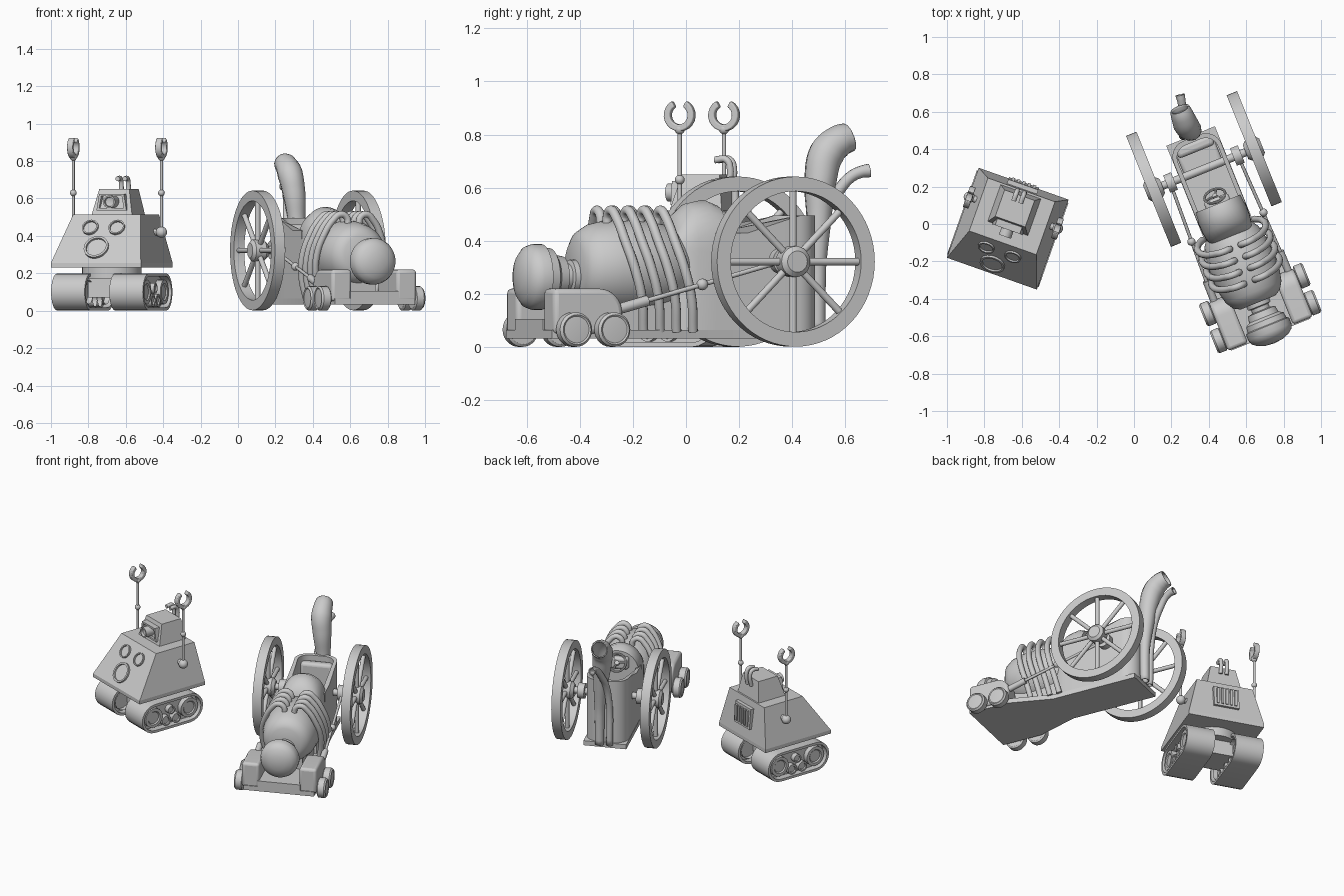
import bpy, bmesh
from math import pi, sin, cos, radians
from mathutils import Vector, Matrix

if "Cube" in bpy.data.objects:
    bpy.data.objects.remove(bpy.data.objects["Cube"])

G = Matrix()                      # placement of the group being built


def finish(name, me):
    me.shade_smooth()
    me.set_sharp_from_angle(angle=radians(35))
    ob = bpy.data.objects.new(name, me)
    bpy.context.collection.objects.link(ob)
    ob.matrix_world = G
    return ob


def add(name, bm, bevel=0):
    bmesh.ops.remove_doubles(bm, verts=bm.verts, dist=1e-5)
    bmesh.ops.recalc_face_normals(bm, faces=bm.faces)
    me = bpy.data.meshes.new(name)
    bm.to_mesh(me)
    bm.free()
    ob = finish(name, me)
    if bevel:
        m = ob.modifiers.new("bevel", 'BEVEL')
        m.width, m.segments, m.limit_method = bevel, 3, 'ANGLE'
    return ob


def lathe(name, prof, o, d, seg=32, closed=False):
    """Spin (radius, distance) points round direction d from o."""
    bm, q = bmesh.new(), Vector(d).to_track_quat('Z', 'Y')
    rows = [[bm.verts.new(Vector(o) + q @ Vector((r * cos(2 * pi * i / seg), r * sin(2 * pi * i / seg), t)))
             for i in range(seg)] for r, t in prof]
    for a, b in zip(rows, rows[1:] + (rows[:1] if closed else [])):
        for i in range(seg):
            j = (i + 1) % seg
            bm.faces.new((a[i], a[j], b[j], b[i]))
    return add(name, bm)


def rod(name, a, b, r, seg=16):
    d = Vector(b) - Vector(a)
    return lathe(name, [(0, 0), (r, 0), (r, d.length), (0, d.length)], a, d, seg)


def ball(name, c, r):
    return lathe(name, [(r * sin(pi * i / 10), -r * cos(pi * i / 10)) for i in range(11)], c, (0, 0, 1), 20)


def place(axis, p, h):
    return {'x': (h, p[0], p[1]), 'y': (p[0], h, p[1]), 'z': (p[0], p[1], h)}[axis]


def prism(name, pts, axis, lo, hi, bevel=0):
    bm = bmesh.new()
    a, b = [[bm.verts.new(place(axis, p, h)) for p in pts] for h in (lo, hi)]
    bm.faces.new(a)
    bm.faces.new(b)
    for i in range(len(pts)):
        j = (i + 1) % len(pts)
        bm.faces.new((a[i], a[j], b[j], b[i]))
    return add(name, bm, bevel)


def ring(name, outer, inner, axis, lo, hi):
    bm, n = bmesh.new(), len(outer)
    rows = [[bm.verts.new(place(axis, p, h)) for p in pts]
            for pts, h in ((outer, lo), (outer, hi), (inner, hi), (inner, lo))]
    for k in range(4):
        for i in range(n):
            a, b, j = rows[k], rows[(k + 1) % 4], (i + 1) % n
            bm.faces.new((a[i], a[j], b[j], b[i]))
    return add(name, bm)


def box(name, x0, x1, y0, y1, z0, z1, bevel=0):
    return prism(name, [(x0, y0), (x1, y0), (x1, y1), (x0, y1)], 'z', z0, z1, bevel)


def taper(name, base, top, z0, z1):
    """Solid between two rectangles (x0, x1, y0, y1)."""
    bm = bmesh.new()
    for (x0, x1, y0, y1), z in ((base, z0), (top, z1)):
        for p in ((x0, y0), (x1, y0), (x1, y1), (x0, y1)):
            bm.verts.new((*p, z))
    bmesh.ops.convex_hull(bm, input=bm.verts)
    return add(name, bm)


def tube(name, pts, r, radii=None, hollow=False):
    cu = bpy.data.curves.new(name, 'CURVE')
    cu.dimensions, cu.bevel_depth, cu.bevel_resolution, cu.resolution_u = '3D', r, 4, 8
    cu.use_fill_caps = not hollow
    s = cu.splines.new('BEZIER')
    s.bezier_points.add(len(pts) - 1)
    for i, p in enumerate(pts):
        b = s.bezier_points[i]
        b.co, b.radius = p, radii[i] if radii else 1
        b.handle_left_type = b.handle_right_type = 'AUTO'
    tmp = bpy.data.objects.new(name + "_path", cu)
    bpy.context.collection.objects.link(tmp)
    me = bpy.data.meshes.new_from_object(tmp.evaluated_get(bpy.context.evaluated_depsgraph_get()))
    bpy.data.objects.remove(tmp)
    ob = finish(name, me)
    if hollow:
        ob.modifiers.new("wall", 'SOLIDIFY').thickness = 0.008
    return ob


def arc(cx, cy, r, a0, a1, n=10):
    return [(cx + r * cos(radians(a0 + (a1 - a0) * i / n)), cy + r * sin(radians(a0 + (a1 - a0) * i / n)))
            for i in range(n + 1)]


# ---------------- tracked robot ----------------
G = Matrix.Translation((-0.675, -0.025, 0)) @ Matrix.Rotation(radians(-19.5), 4, 'Z')
box("robot_skirt", -.255, .255, -.255, .255, .23, .255)
taper("robot_body", (-.255, .255, -.255, .255), (-.19, .19, -.08, .22), .255, .515)
rod("robot_turntable", (0, 0, .17), (0, 0, .235), .16, 32)
box("track_axle_block", -.1, .1, -.1, .1, .07, .19)
# head with eye, screen and pipes
taper("robot_head", (-.115, .115, .0, .21), (-.085, .085, .04, .19), .51, .65)
ring("eye_frame", [(-.085, .535), (.085, .535), (.07, .625), (-.07, .625)],
     [(-.07, .548), (.07, .548), (.058, .612), (-.058, .612)], 'y', -.005, .05)
lathe("robot_eye", [(0, .06), (.034, .06), (.034, -.045), (.026, -.045), (.024, -.03), (0, -.022)],
      (0, 0, .582), (0, 1, 0), 24)
for s in (-1, 1):
    tube("head_pipe", [(s * .02, .2, .6), (s * .02, .21, .67), (s * .02, .195, .705), (s * .02, .15, .705)], .013)
# gauges on the sloping front
n = Vector((0, -.255, .175)).normalized()
for x, y, r in ((-.015, -.2, .068), (-.075, -.127, .045), (.075, -.127, .045)):
    z = .255 + (y + .255) * .255 / .175
    lathe("front_gauge", [(0, .004), (r * .8, .004), (r * .82, .014), (r, .014), (r, -.01)], (x, y, z), n, 28)
# back vent
taper("vent_panel", (-.085, .085, .2, .262), (-.085, .085, .2, .25), .33, .47)
for i in range(5):
    box("vent_slat", -.068 + i * .03, -.052 + i * .03, .24, .268, .345, .455)
for s in (-1, 1):
    # crawler track and its rollers
    st = lambda r: arc(.138, .1, r, -90, 90) + arc(-.138, .1, r, 90, 270)
    ring("crawler_track", st(.1), st(.083), 'x', s * .07, s * .26)
    prism("track_panel", st(.085), 'x', s * .11, s * .215)
    for y, z, r in ((-.138, .1, .066), (.138, .1, .066), (-.04, .055, .034), (.04, .055, .034), (0, .12, .028)):
        lathe("track_roller", [(r, -.085), (r, .085), (r * .7, .085), (r * .6, .078), (0, .078)],
              (s * .165, y, z), (s, 0, 0), 24)
    # arm with open claw
    x, y = s * .25, .09
    ball("arm_shoulder", (x, y, .42), .03)
    rod("arm_mount", (s * .17, y, .42), (x, y, .42), .018)
    rod("arm_rod", (x, y, .42), (x, y, .83), .008, 12)
    ball("arm_elbow", (x, y, .63), .018)
    ball("arm_wrist", (x, y, .82), .019)
    prism("claw", arc(y, .873, .06, 118, 422, 18) + arc(y, .873, .035, 422, 118, 18), 'x',
          x - .016, x + .016, .005)

# ---------------- steam car ----------------
G = Matrix.Translation((0.374, 0.294, 0)) @ Matrix.Rotation(radians(22), 4, 'Z')
prism("chassis_plate", [(-.23, -.955), (.23, -.955), (.23, -.68), (.14, -.4), (.14, .19), (-.14, .19),
                        (-.14, -.4), (-.23, -.68)], 'z', .033, .065)
box("front_lip", -.14, .14, -.955, -.72, .06, .105)
box("engine_bed", -.1, .1, -.72, -.34, .06, .2)
# boiler with round headlamp in front
lathe("boiler", [(0, -.77), (.1, -.77), (.135, -.75), (.16, -.71), (.176, -.64), (.18, -.56), (.174, -.47),
                 (.155, -.39), (.12, -.34), (0, -.34)], (0, 0, .302), (0, 1, 0), 48)
lathe("headlamp", [(0, -1.005), (.05, -1.0), (.09, -.985), (.115, -.965), (.124, -.94), (.124, -.905), (.112, -.9),
                   (.108, -.87), (.085, -.855), (.078, -.82), (.05, -.815), (.05, -.795), (.065, -.79),
                   (.065, -.76), (0, -.76)], (0, 0, .264), (0, 1, 0), 40)
# cowl behind the boiler, lofted from arches
bm, rows = bmesh.new(), []
for y, w, h in ((-.39, .115, .45), (-.365, .128, .50), (-.32, .136, .54), (-.25, .138, .555), (-.2, .136, .535)):
    pts = [(w, .06)] + arc(0, 0, 1, 0, 180, 16) + [(-w, .06)]
    pts = [pts[0]] + [(w * c, .36 + (h - .36) * s ** .8 if s > 1e-6 else .36) for c, s in pts[1:-1]] + [pts[-1]]
    rows.append([bm.verts.new((x, y, z)) for x, z in pts])
for a, b in zip(rows, rows[1:]):
    for i in range(len(a) - 1):
        bm.faces.new((a[i], a[i + 1], b[i + 1], b[i]))
bm.faces.new(rows[0])
bm.faces.new(rows[-1])
add("cowl", bm)
# cockpit tub whose rim rises to the back
u = lambda w, r, e: [(w, -.25), (w, -.12), (w, 0)] + arc(w - r, e - r, r, 0, 90) + \
    arc(r - w, e - r, r, 90, 180) + [(-w, 0), (-w, -.12), (-w, -.25)]
tub = prism("cockpit_tub", u(.138, .09, .18) + u(.115, .07, .155)[::-1], 'z', .06, .43)
for v in tub.data.vertices:
    if v.co.z > .3:
        v.co.z += .065 * max(0, min(1, (v.co.y + .12) / .2))
box("cockpit_floor", -.12, .12, -.25, .1, .06, .2)
box("seat", -.11, .11, -.02, .15, .2, .29, .02)
box("seat_back", -.105, .105, .1, .16, .25, .46, .02)
# steering wheel and column
d = Vector((0, .8, .6)).normalized()
c = Vector((0, -.155, .47))
lathe("steering_wheel", [(.058 + .007 * cos(i * pi / 4), .007 * sin(i * pi / 4)) for i in range(8)], c, d, 28, True)
rod("steering_column", c - d * .1, c + d * .006, .014)
for k in range(3):
    p = d.orthogonal().normalized()
    p.rotate(Matrix.Rotation(k * 2 * pi / 3, 3, d))
    rod("steering_spoke", c, c + p * .058, .006, 8)
box("dashboard", -.07, .07, -.22, -.165, .42, .5, .015)
# exhaust stacks at the rear
tube("large_exhaust", [(.03, .205, .06), (.03, .205, .3), (.02, .215, .5), (.01, .225, .63), (0, .255, .73),
                       (0, .305, .775), (0, .345, .79)], .065, [.45, .5, .75, .95, 1.05, .95, .85], True)
tube("small_exhaust", [(-.035, .205, .06), (-.035, .215, .35), (-.02, .25, .5), (0, .3, .585), (.015, .345, .64),
                       (.025, .385, .66), (.03, .415, .665)], .022, [1, 1, 1, 1, 1, 1.05, 1.2], True)
# rear axle
rod("rear_axle", (-.33, 0, .325), (.33, 0, .325), .022)
for s in (-1, 1):
    # big spoked wheel
    x = s * .29
    lathe("rear_wheel_rim", [(.265, -.03), (.32, -.03), (.32, .03), (.265, .03)], (x, 0, .322), (1, 0, 0), 64, True)
    lathe("rear_wheel_hub", [(0, -.05), (.04, -.05), (.058, -.03), (.058, .03), (.04, .045), (0, .045)],
          (x, 0, .322), (s, 0, 0), 32)
    for k in range(8):
        a = k * pi / 4
        rod("wheel_spoke", (x, .04 * cos(a), .322 + .04 * sin(a)), (x, .275 * cos(a), .322 + .275 * sin(a)), .014, 12)
    rod("axle_collar", (s * .17, 0, .325), (s * .215, 0, .325), .05, 24)
    # drive rod from axle to front bogie
    rod("drive_rod", (s * .195, 0, .325), (s * .215, -.6, .165), .009, 12)
    rod("drive_sleeve", (s * .213, -.56, .175), (s * .215, -.8, .11), .02)
    ball("drive_joint", (s * .208, -.335, .236), .022)
    # fender with rounded rear, front corners eased
    prism("fender", [(-.95, .05), (-.95, .22)] + arc(-.76, .13, .09, 90, 0, 8) + [(-.67, .05)], 'x',
          s * .13, s * .245, .018)
    # bogie wheels
    for y in (-.88, -.725):
        lathe("front_wheel", [(0, -.035), (.055, -.035), (.065, -.028), (.065, .012), (.056, .022), (.05, .018),
                              (0, .022)], (s * .277, y, .066), (s, 0, 0), 28)
    # curved header pipes over the boiler
    for k in range(4):
        y = -.65 + k * .067
        path = ((.03, 0, .455), (.04, 0, .5), (.075, 0, .515), (.115, .005, .485), (.165, .02, .4),
                (.193, .05, .29), (.185, .08, .18), (.15, .1, .06))
        tube("header_pipe", [(s * a, y + b, h) for a, b, h in path], .018)
